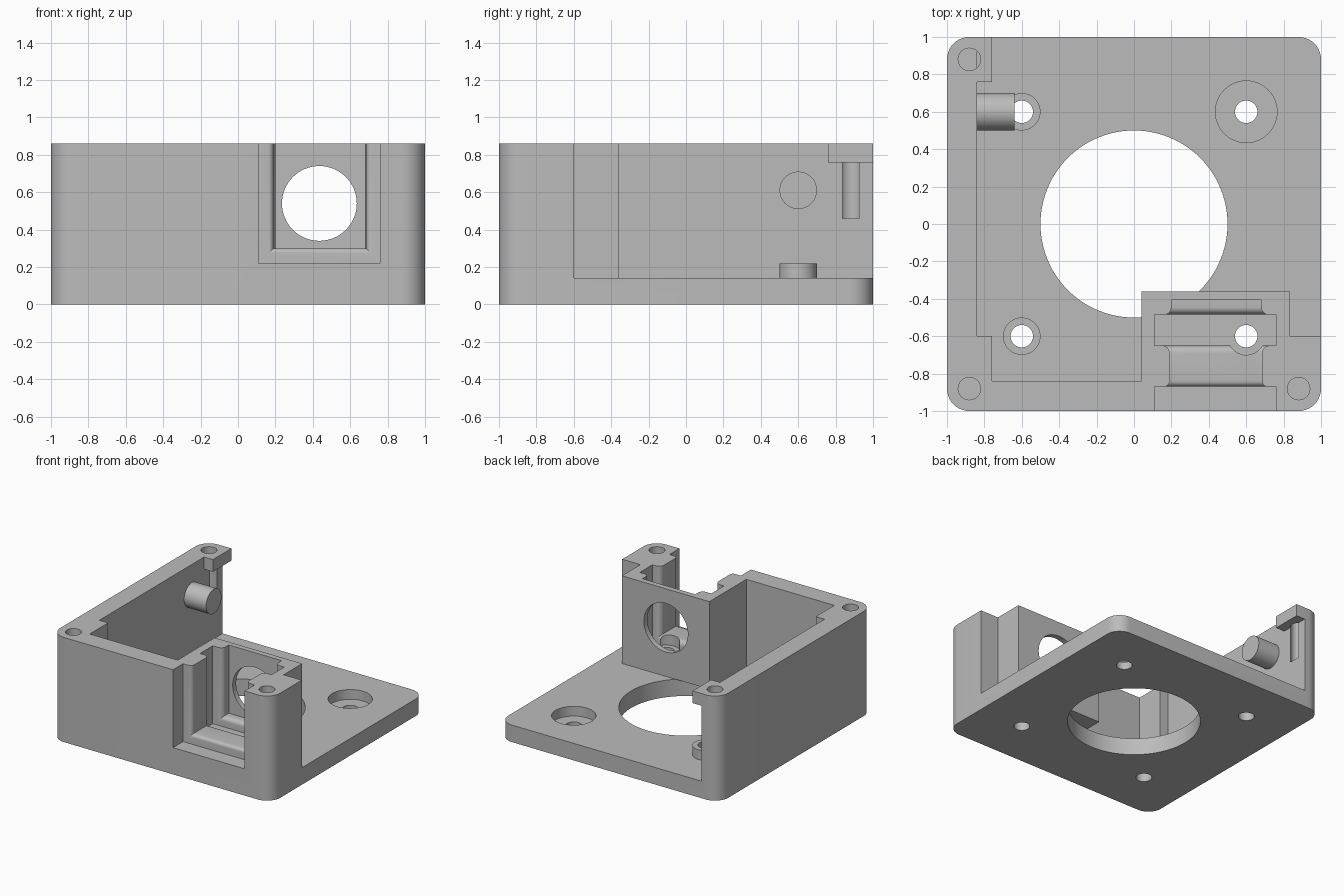
import bpy, bmesh, math
from mathutils import Matrix, Vector

cube = bpy.data.objects.get("Cube")
if cube:
    bpy.data.objects.remove(cube, do_unlink=True)

grey = bpy.data.materials.new("light_grey")
grey.use_nodes = True
colour = (0.5, 0.5, 0.5, 1)
grey.diffuse_color = colour
grey.node_tree.nodes["Principled BSDF"].inputs["Base Color"].default_value = colour


def make(name, bm):
    bmesh.ops.recalc_face_normals(bm, faces=bm.faces)
    mesh = bpy.data.meshes.new(name)
    bm.to_mesh(mesh)
    bm.free()
    mesh.materials.append(grey)
    obj = bpy.data.objects.new(name, mesh)
    bpy.context.collection.objects.link(obj)
    return obj


def loft(name, rings):
    bm = bmesh.new()
    loops = [[bm.verts.new(p) for p in ring] for ring in rings]
    for a, b in zip(loops, loops[1:]):
        for i in range(len(a)):
            j = (i + 1) % len(a)
            bm.faces.new((a[i], a[j], b[j], b[i]))
    bm.faces.new(loops[0])
    bm.faces.new(loops[-1])
    return make(name, bm)


def prism(name, outline, z0, z1):
    return loft(name, [[(x, y, z) for x, y in outline] for z in (z0, z1)])


def box(name, x0, x1, y0, y1, z0, z1):
    return prism(name, [(x0, y0), (x1, y0), (x1, y1), (x0, y1)], z0, z1)


def cylinder(name, x, y, r, z0, z1, n=48):
    ring = [(x + r * math.cos(i * math.tau / n), y + r * math.sin(i * math.tau / n))
            for i in range(n)]
    return prism(name, ring, z0, z1)


def rod(name, start, end, r):
    a, b = Vector(start), Vector(end)
    d = b - a
    turn = d.to_track_quat('Z', 'Y').to_matrix().to_4x4()
    bm = bmesh.new()
    bmesh.ops.create_cone(bm, cap_ends=True, segments=64, radius1=r, radius2=r,
                          depth=d.length, matrix=Matrix.Translation((a + b) / 2) @ turn)
    return make(name, bm)


def channel(name, x0, x1, z0, stations):
    # open-topped slot; each station is a y position and an outward flare
    return loft(name, [[(x0 - e, y, z0 - e), (x1 + e, y, z0 - e), (x1 + e, y, 1), (x0 - e, y, 1)]
                       for y, e in stations])


def flare(y, direction, r, steps=6):
    # rounded mouth that narrows moving from y along the direction
    out = []
    for i in range(steps + 1):
        t = i / steps * math.pi / 2
        out.append((y + direction * r * (1 - math.cos(t)), r * (1 - math.sin(t))))
    return out


def combine(tool, operation='DIFFERENCE'):
    mod = body.modifiers.new("shape", 'BOOLEAN')
    mod.operation = operation
    mod.solver = 'EXACT'
    mod.object = tool
    bpy.context.view_layer.objects.active = body
    bpy.ops.object.modifier_apply(modifier=mod.name)
    bpy.data.objects.remove(tool, do_unlink=True)


# Rounded outer block
TOP, FLOOR, R = 0.86, 0.14, 0.12
outline = []
for k, (sx, sy) in enumerate([(1, 1), (-1, 1), (-1, -1), (1, -1)]):
    for i in range(11):
        a = (k + i / 10) * math.pi / 2
        outline.append((sx * (1 - R) + R * math.cos(a), sy * (1 - R) + R * math.sin(a)))
body = prism("housing", outline, 0, TOP)

# Open interior, leaving a lip at the rear screw corner
inner = [(-.84, -.6), (-.76, -.6), (-.76, -.84), (.04, -.84), (.04, -.36),
         (.835, -.36), (.835, -.6), (1.1, -.6), (1.1, 1.1)]
combine(prism("lower_cavity", inner + [(-.84, 1.1)], FLOOR, .76))
combine(prism("upper_cavity", inner + [(-.76, 1.1), (-.76, .76), (-.84, .76)], .7, 1))

# Bosses and side peg
for y in (-.6, .6):
    combine(cylinder("boss", -.6, y, .1, .1, .22), 'UNION')
combine(rod("peg", (-.9, .6, .61), (-.64, .6, .61), .1), 'UNION')

# Socket pocket: front slot, ridge opening, rear slot and recess
combine(box("front_slot", .11, .76, -1.1, -.87, .22, 1))
combine(box("rear_slot", .11, .76, -.65, -.485, .22, 1))
ridge = [(-.9, .03)] + flare(-.87, 1, .03) + flare(-.65, -1, .04)[::-1] + [(-.62, .04)]
combine(channel("ridge_opening", .19, .685, .3, ridge))
recess = [(-.52, .04)] + flare(-.485, 1, .04) + [(-.405, 0)]
combine(channel("recess", .2, .68, .3, recess))
combine(rod("cable_hole", (.435, -.45, .54), (.435, -.3, .54), .2))

# Central opening and mounting holes
combine(cylinder("centre_hole", 0, 0, .5, -.1, FLOOR, 96))
combine(cylinder("counterbore", .6, .6, .165, .06, .3))
combine(cylinder("head_clearance", .6, -.6, .1, .215, 1))
for x in (-.6, .6):
    for y in (-.6, .6):
        combine(cylinder("mount_hole", x, y, .06, -.1, .4))

# Corner screw holes
for x, y in [(-.88, .88), (-.88, -.88), (.88, -.88)]:
    combine(cylinder("screw_hole", x, y, .06, .46, 1, 32))

bpy.ops.object.select_all(action='DESELECT')
body.select_set(True)
bpy.context.view_layer.objects.active = body
bpy.ops.object.shade_smooth_by_angle(angle=math.radians(30))
